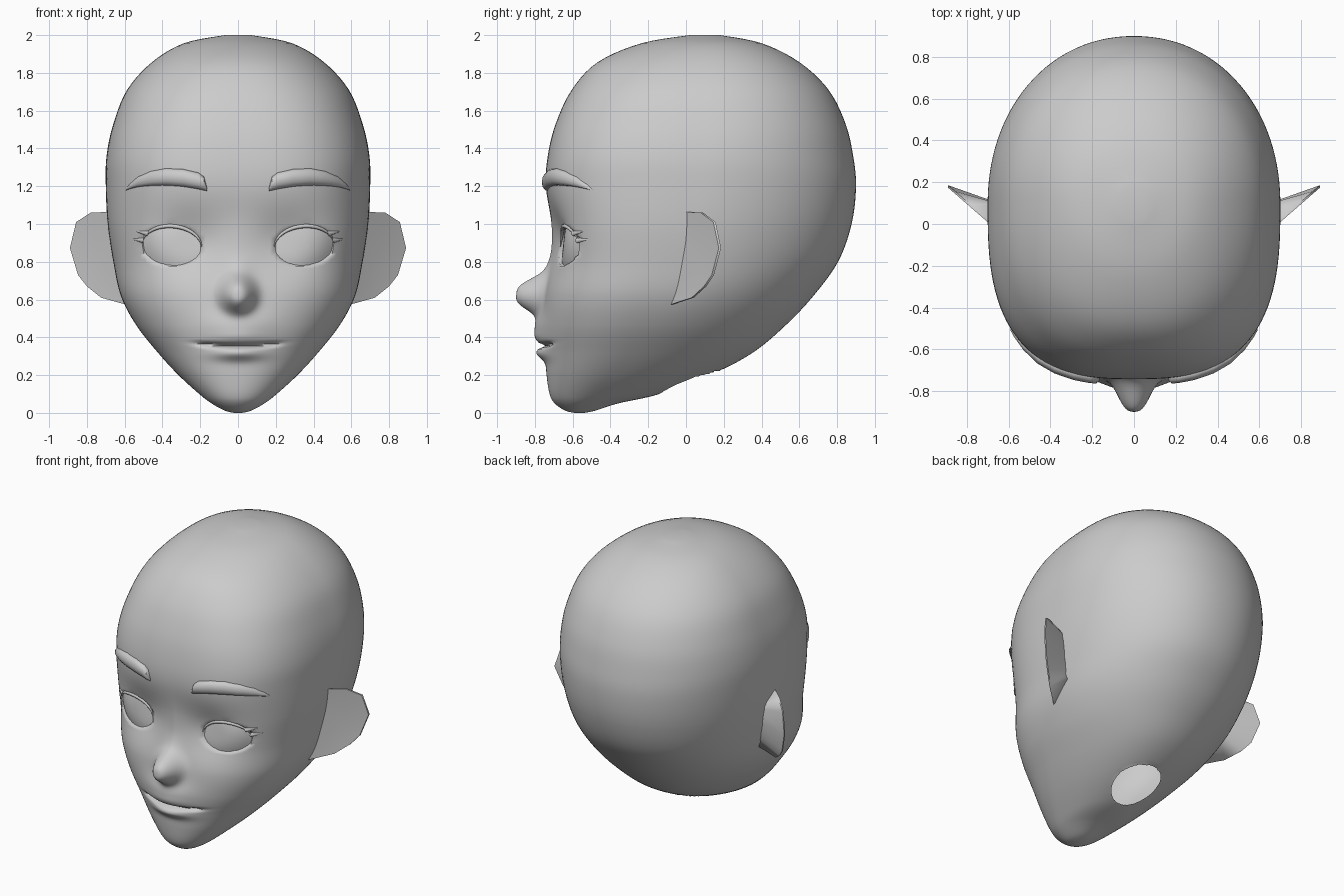
import bpy, bmesh, math
from math import sin, cos, pi, exp

if "Cube" in bpy.data.objects:
    bpy.data.objects.remove(bpy.data.objects["Cube"])

skin = bpy.data.materials.new("plain_grey")
skin.diffuse_color = (0.6, 0.6, 0.6, 1)
skin.use_nodes = True
skin.node_tree.nodes["Principled BSDF"].inputs["Base Color"].default_value = skin.diffuse_color

# Head sections: z, front y, back y, widest y, half width, front squareness
ROWS = [
    (0.00, -0.59, -0.54, -0.565, 0.02, 2.0),
    (0.012, -0.64, -0.48, -0.57, 0.07, 2.0),
    (0.05, -0.695, -0.36, -0.55, 0.14, 2.0),
    (0.10, -0.722, -0.14, -0.50, 0.205, 2.1),
    (0.20, -0.738, 0.13, -0.40, 0.315, 2.2),
    (0.32, -0.745, 0.355, -0.30, 0.425, 2.3),
    (0.466, -0.755, 0.53, -0.20, 0.54, 2.45),
    (0.62, -0.75, 0.675, -0.12, 0.62, 2.55),
    (0.80, -0.722, 0.805, -0.03, 0.66, 2.65),
    (1.00, -0.715, 0.877, 0.03, 0.69, 2.8),
    (1.20, -0.742, 0.90, 0.08, 0.70, 2.8),
    (1.36, -0.732, 0.885, 0.10, 0.696, 2.8),
    (1.53, -0.69, 0.845, 0.12, 0.66, 2.7),
    (1.71, -0.605, 0.755, 0.12, 0.587, 2.5),
    (1.857, -0.467, 0.60, 0.12, 0.455, 2.3),
    (1.957, -0.235, 0.40, 0.11, 0.286, 2.1),
    (2.00, 0.02, 0.18, 0.10, 0.07, 2.0),
]
EX, EZ, EW, EH = 0.35, 0.884, 0.15, 0.10   # eye centre and half sizes


def section(u):
    """Smoothly interpolated head section at row position u."""
    i = min(int(u), len(ROWS) - 2)
    t = u - i
    a, b, c, d = (ROWS[max(0, min(len(ROWS) - 1, i + k))] for k in (-1, 0, 1, 2))
    return [q + 0.5 * t * (r - p + t * (2*p - 5*q + 4*r - s + t * (3*(q - r) + s - p)))
            for p, q, r, s in zip(a, b, c, d)]


def section_at(z):
    lo, hi = 0.0, len(ROWS) - 1.0
    for _ in range(30):
        mid = (lo + hi) / 2
        if section(mid)[0] < z:
            lo = mid
        else:
            hi = mid
    return section(lo)


def bump(x, z, cx, cz, sx, sz, power=1):
    return exp(-(((x - cx) / sx) ** 2 + ((z - cz) / sz) ** 2) ** power)


def relief(x, z):
    """How far nose, lips and sockets stand out of the face."""
    x = abs(x)
    win = 1 / (1 + (x / 0.205) ** 10)
    line = 0.355 + 0.25 * x * x
    d = 0.147 * bump(x, z, 0, 0.627, 0.088, 0.092, 1.5)   # nose ball
    d += 0.02 * bump(x, z, 0, 0.74, 0.07, 0.07)           # nose bridge
    d += 0.045 * bump(x, z, 0, 0.45, 0.17, 0.09)          # upper lip
    d += 0.015 * bump(x, z, 0, 0.395, 0.15, 0.035)
    d += 0.042 * bump(x, z, 0, 0.315, 0.13, 0.036)        # lower lip
    d -= 0.035 * win * bump(0, z, 0, line, 1, 0.011)      # mouth line
    d -= 0.05 * bump(x, z, 0.26, 0.90, 0.17, 0.15)        # eye sockets
    return d


def eye_dent(x, z):
    x = abs(x) - EX
    r = math.hypot(x / EW, (z - EZ - 0.05 * x) / EH)
    t = max(0, min(1, (1.06 - r) / 0.12))
    return 0.04 * t * t * (3 - 2 * t)


def face_y(x, z):
    _, yf, _, yc, w, p = section_at(z)
    return yc - (yc - yf) * max(0, 1 - abs(x / w) ** p) ** (1 / p) - relief(x, z)


def finish(name, bm, angle=40, front=False):
    bmesh.ops.recalc_face_normals(bm, faces=bm.faces)
    if front and sum(f.normal.y for f in bm.faces) > 0:
        bmesh.ops.reverse_faces(bm, faces=bm.faces)
    me = bpy.data.meshes.new(name)
    bm.to_mesh(me)
    bm.free()
    me.materials.append(skin)
    me.shade_smooth()
    me.set_sharp_from_angle(angle=math.radians(angle))
    ob = bpy.data.objects.new(name, me)
    bpy.context.collection.objects.link(ob)
    return ob


def loft(bm, rings, cap=True):
    """Bridge closed rings of points; optionally close both ends."""
    vs = [[bm.verts.new(p) for p in r] for r in rings]
    n = len(vs[0])
    for a, b in zip(vs, vs[1:]):
        for i in range(n):
            bm.faces.new((a[i], a[(i + 1) % n], b[(i + 1) % n], b[i]))
    if cap:
        bm.faces.new(vs[0])
        bm.faces.new(vs[-1])
    return vs


# Head: columns are packed closer toward the face
half = [pi * (i / 72) ** 1.35 for i in range(73)]
angles = half + [-a for a in half[-2:0:-1]]
us = []
for i in range(len(ROWS) - 1):
    n = 16 if 0.04 < ROWS[i][0] < 0.9 else 5
    us += [i + k / n for k in range(n)]
us.append(len(ROWS) - 1)
rings = []
for u in us:
    z, yf, yb, yc, w, pf = section(u)
    ring = []
    for a in angles:
        s, c = sin(a), cos(a)
        p = pf if c > 0 else 2.1
        n = (abs(s) ** p + abs(c) ** p) ** (-1 / p)
        x = w * s * n
        if c > 0:
            y = yc - (yc - yf) * c * n - relief(x, z) + eye_dent(x, z)
        else:
            y = yc - (yb - yc) * c * n
        ring.append((x, y, max(z, 0)))
    rings.append(ring)
bm = bmesh.new()
loft(bm, rings)


# Open oval neck hole in the underside, rim snapped to the oval
def oval(co):
    return math.hypot(co.x / 0.15, (co.y - 0.02) / 0.165)


hole = []
for f in bm.faces:
    c = f.calc_center_median()
    if c.z < 0.4 and oval(c) < 1:
        hole.append(f)
bmesh.ops.delete(bm, geom=hole, context='FACES')
for v in bm.verts:
    if v.is_boundary:
        k = oval(v.co)
        v.co.x /= k
        v.co.y = 0.02 + (v.co.y - 0.02) / k
finish("head", bm, 60)


def tube(name, path, radii):
    """Round strand lying on the face along (x, z) points."""
    bm = bmesh.new()
    rings = []
    for i, (x, z) in enumerate(path):
        x0, z0 = path[max(i - 1, 0)]
        x1, z1 = path[min(i + 1, len(path) - 1)]
        l = math.hypot(x1 - x0, z1 - z0)
        nx, nz = -(z1 - z0) / l, (x1 - x0) / l
        y, r = face_y(x, z), radii[i]
        rings.append([(x + nx * r * cos(k * pi / 4), y + r * sin(k * pi / 4),
                       z + nz * r * cos(k * pi / 4)) for k in range(8)])
    loft(bm, rings)
    finish(name, bm, 60)


def eye_point(a, r):
    x = EW * r * cos(a)
    return EX + x, EZ + 0.05 * x + EH * r * sin(a)


# Brow points: x, lower z, upper z
BROW = [(0.165, 1.175, 1.195), (0.18, 1.178, 1.25), (0.21, 1.185, 1.272),
        (0.29, 1.198, 1.29), (0.38, 1.205, 1.295), (0.46, 1.203, 1.28),
        (0.53, 1.196, 1.25), (0.575, 1.185, 1.21), (0.592, 1.178, 1.186)]
# Ear outline: x, z
EAR = [(0.60, 0.575), (0.725, 0.61), (0.80, 0.67), (0.847, 0.73), (0.89, 0.873),
       (0.857, 1.01), (0.78, 1.06), (0.66, 1.065), (0.60, 1.0)]

for side, m in (("right", 1), ("left", -1)):
    # Eyeball: shallow dome in the socket
    bm = bmesh.new()
    rings = []
    for k in range(1, 9):
        r = k / 8 * 1.03
        ring = []
        for j in range(32):
            x, z = eye_point(j * pi / 16, r)
            ring.append((m * x, face_y(x, z) + 0.026 * r * r - 0.014, z))
        rings.append(ring)
    vs = loft(bm, rings, cap=False)
    bm.faces.new(vs[0])
    finish(side + "_eye", bm, 60, front=True)

    # Upper eyelid
    up = [eye_point(math.radians(8 + 170 * i / 24), 1.05) for i in range(25)]
    tube(side + "_upper_lid", [(m * x, z) for x, z in up],
         [0.002 + 0.009 * sin(pi * i / 24) for i in range(25)])

    # Lash flicks at the outer corner
    for i, (a, tx, tz) in enumerate(((35, 0.54, 0.962), (12, 0.557, 0.92))):
        x, z = eye_point(math.radians(a), 1.03)
        path = [(m * (x + (tx - x) * t), z + (tz - z) * t) for t in (0, 0.5, 1)]
        tube(f"{side}_lash_{i + 1}", path, [0.014, 0.009, 0.002])

    # Eyebrow: tapered pad wrapped on the forehead
    bm = bmesh.new()
    rings = []
    for x, z0, z1 in BROW:
        thick = 0.008 + 0.022 * min(1, (z1 - z0) / 0.08)
        ring = []
        for k in range(12):
            a = k * pi / 6
            z = (z0 + z1) / 2 + (z1 - z0) / 2 * cos(a)
            ring.append((m * x, face_y(x, z) - thick * sin(a), z))
        rings.append(ring)
    loft(bm, rings)
    finish(side + "_eyebrow", bm, 50)

    # Ear: slim leaf, thin at the rim and thicker at the root
    front = [(m * x, -0.07 + (x - 0.61) * 0.87, z) for x, z in EAR]
    rim = [(m * x, y + 0.012, z) for (x, y, _), (x, z) in
           zip([(0, p[1], 0) for p in front], EAR)]
    root = [(m * 0.62, 0.09, 0.84 + (z - 0.84) * 0.6) for x, z in EAR]
    bm = bmesh.new()
    vs = loft(bm, [front, rim, root], cap=False)
    mid = bm.verts.new((m * 0.74, 0.06, 0.84))
    for i in range(len(EAR)):
        bm.faces.new((vs[0][i], vs[0][(i + 1) % len(EAR)], mid))
    finish(side + "_ear", bm, 50)
